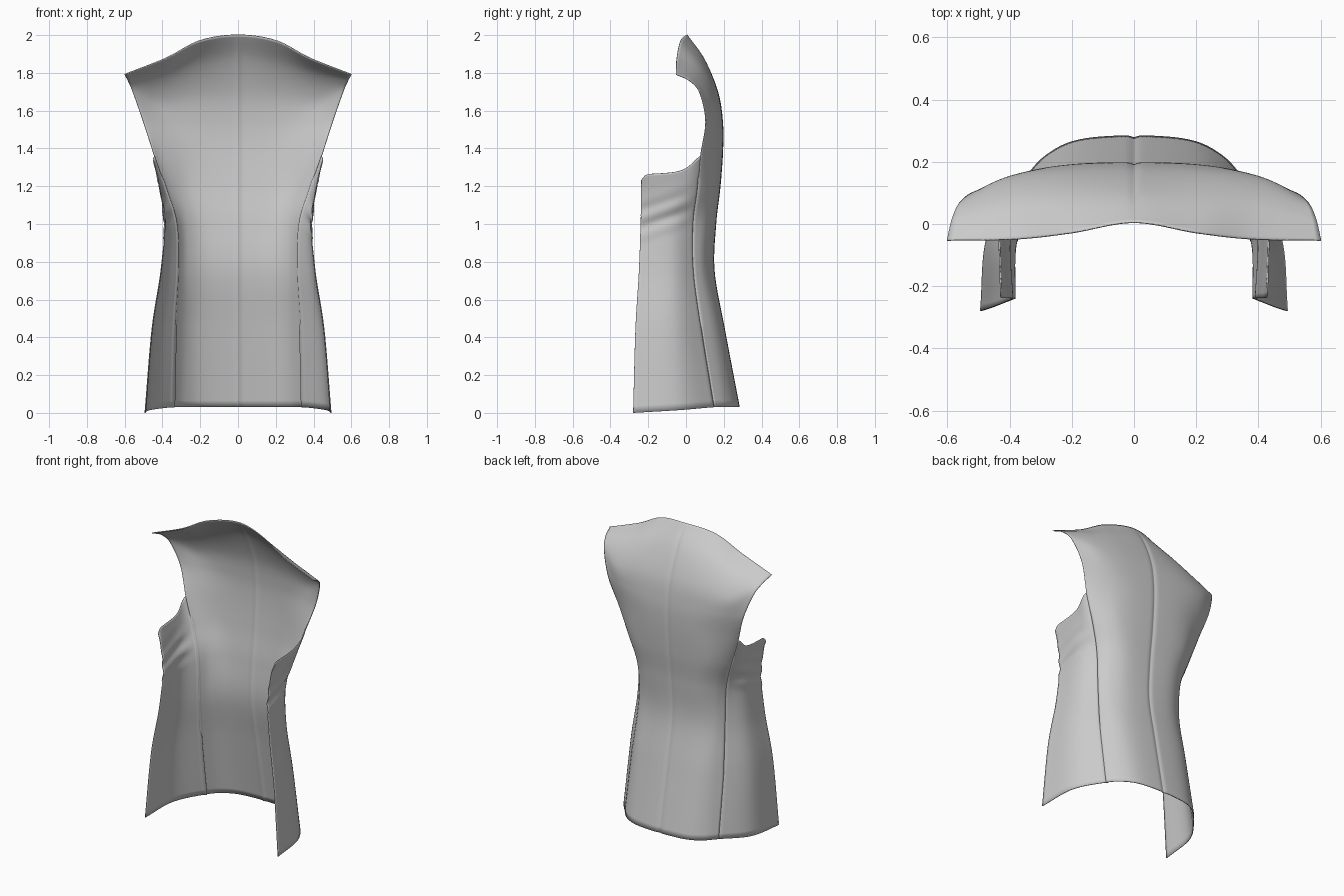
import bpy, math
from mathutils import Vector

if "Cube" in bpy.data.objects:
    bpy.data.objects.remove(bpy.data.objects["Cube"])

# Cross-sections from hem to shoulder: centre, two back points, side seam / armhole edge
BACK = [
    [(0, .280, .03), (.17, .268, .03), (.27, .225, .03), (.345, .148, .03)],
    [(0, .200, .45), (.16, .190, .45), (.26, .155, .45), (.335, .080, .45)],
    [(0, .147, .75), (.16, .137, .75), (.26, .098, .75), (.318, .040, .75)],
    [(0, .155, 1.0), (.17, .147, 1.0), (.27, .105, 1.0), (.325, .038, 1.0)],
    [(0, .178, 1.2), (.19, .170, 1.2), (.30, .137, 1.2), (.378, .060, 1.18)],
    [(0, .192, 1.4), (.20, .184, 1.4), (.34, .147, 1.39), (.440, .075, 1.36)],
    [(0, .190, 1.55), (.22, .183, 1.55), (.37, .157, 1.55), (.500, .102, 1.54)],
    [(0, .165, 1.70), (.24, .158, 1.69), (.42, .132, 1.67), (.553, .072, 1.69)],
    [(0, .095, 1.87), (.22, .085, 1.84), (.40, .065, 1.79), (.582, .020, 1.755)],
    [(0, .003, 2.0), (.20, -.030, 1.97), (.38, -.050, 1.877), (.600, -.054, 1.79)],
]
# Side panel continuation of the lower sections: middle, front edge
SIDE = [
    [(.465, -.03, .015), (.490, -.28, 0)],
    [(.435, -.06, .45), (.453, -.268, .44)],
    [(.393, -.07, .75), (.407, -.250, .74)],
    [(.380, -.07, 1.0), (.386, -.241, .98)],
    [(.405, -.05, 1.16), (.400, -.238, 1.13)],
    [(.432, -.03, 1.283), (.425, -.237, 1.262)],
]
N, VENT_TOP = 12, .47


def spline(pts, n, mirror_start=False):
    """Smooth curve through the points, n samples per span."""
    p = [Vector(q) for q in pts]
    first = Vector((-p[1].x, p[1].y, p[1].z)) if mirror_start else 2 * p[0] - p[1]
    p = [first] + p + [2 * p[-1] - p[-2]]
    out = []
    for i in range(1, len(p) - 2):
        a, b, c, d = p[i - 1:i + 3]
        for k in range(n):
            t = k / n
            if mirror_start and i == 1:
                t = t ** 1.6
            out.append(.5 * (2 * b + (c - a) * t + (2 * a - 5 * b + 4 * c - d) * t * t
                             + (3 * b - a - 3 * c + d) * t ** 3))
    return out + [p[-2]]


def make_panel(name, columns, shape):
    rows = len(columns[0])
    verts = [shape(v.copy(), i, len(columns) - 1) for i, col in enumerate(columns) for v in col]
    faces = [(i * rows + j, (i + 1) * rows + j, (i + 1) * rows + j + 1, i * rows + j + 1)
             for i in range(len(columns) - 1) for j in range(rows - 1)]
    me = bpy.data.meshes.new(name)
    me.from_pydata(verts, [], faces)
    ob = bpy.data.objects.new(name, me)
    bpy.context.collection.objects.link(ob)
    mir = ob.modifiers.new("mirror", 'MIRROR')
    mir.merge_threshold = .0005
    sol = ob.modifiers.new("cloth", 'SOLIDIFY')
    sol.thickness, sol.offset = .005, -1
    bpy.context.view_layer.objects.active = ob
    ob.select_set(True)
    bpy.ops.object.shade_smooth_by_angle(angle=math.radians(50))
    ob.select_set(False)


def shape_back(v, i, last):
    # sunken centre seam and side seam
    v.y -= .006 * math.exp(-(v.x / .012) ** 2) * min(1, (2 - v.z) * 8)
    if i == last and VENT_TOP < v.z < 1.25:
        v += Vector((-.004, -.004, 0))
    if i == 0:
        v.x = 0
    return v


def shape_side(v, i, last):
    if i == 0:
        # tuck the vent edge under the back panel, meet the sunken seam above it
        if v.z <= VENT_TOP:
            v += Vector((-.012, .001, 0))
        elif v.z < 1.25:
            v += Vector((-.004, -.004, 0))
    # diagonal pull folds below the armhole
    s = v.z - .35 * v.y - 1.09
    fade = max(0, min(1, (.05 - v.y) / .1)) * math.exp(-(s / .09) ** 2)
    v.x += .006 * fade * math.sin(s * 62) * min(1, i / 4)
    # rounded front corner of the armhole
    if v.z > 1.2 and v.y < -.2:
        v.z -= .03 * ((-.2 - v.y) / .037) ** 2 * (v.z - 1.2) / .065
    return v


# Loft each section across, then run smooth columns up through them
low = len(SIDE)
sections = [spline(b + (SIDE[k] if k < low else []), N, True) for k, b in enumerate(BACK)]
edge = 3 * N
make_panel("back_panel", [spline([s[i] for s in sections], 12) for i in range(edge + 1)], shape_back)
side_cols = []
for i in range(edge, 5 * N + 1):
    if i == edge:
        side_cols.append(spline([s[i] for s in sections], 12)[:(low - 1) * 12 + 1])
    else:
        side_cols.append(spline([s[i] for s in sections[:low]], 12))
make_panel("side_panel", side_cols, shape_side)
